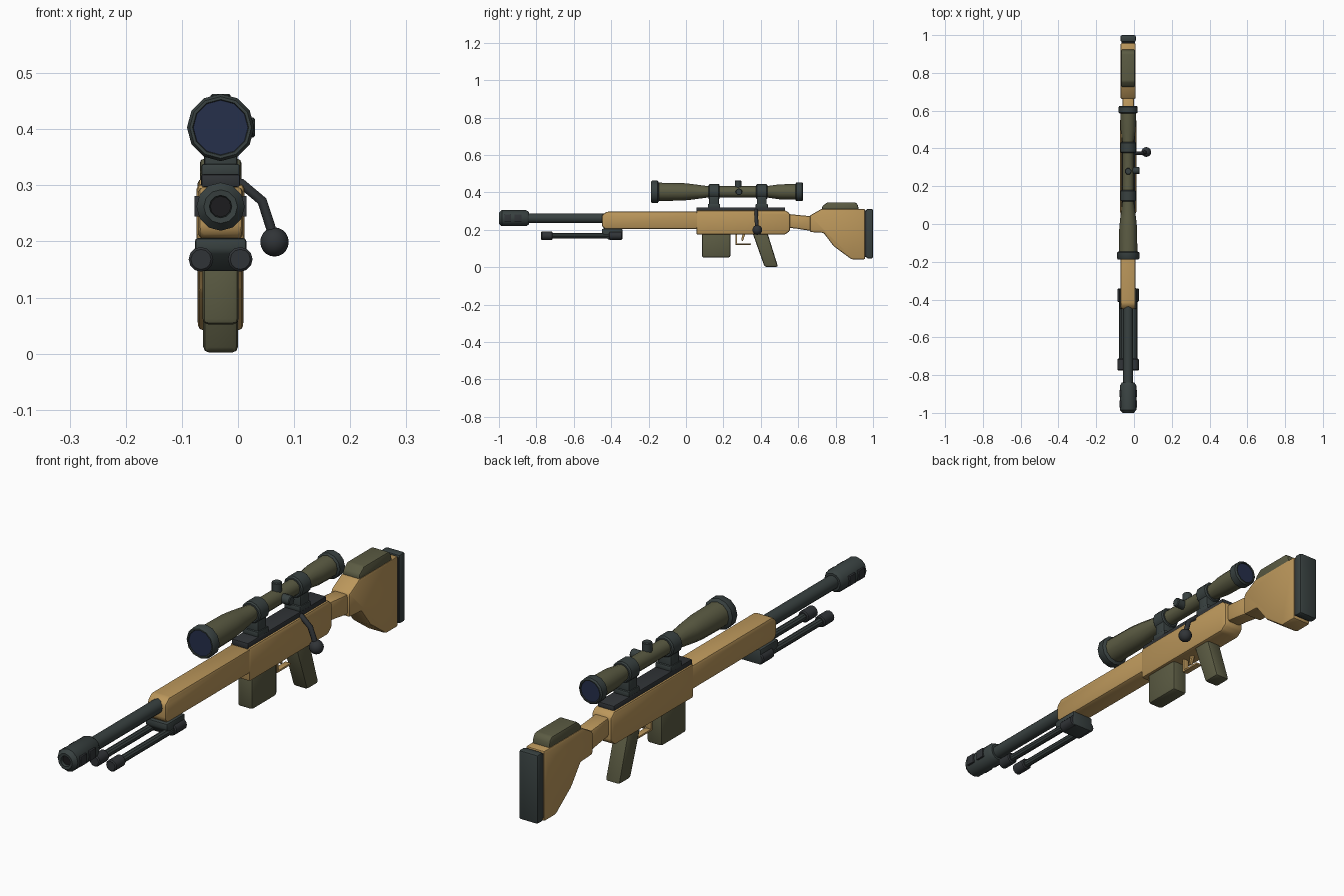
import bpy, bmesh, math
from mathutils import Vector, Matrix

if "Cube" in bpy.data.objects:
    bpy.data.objects.remove(bpy.data.objects["Cube"])

X0 = -0.031          # centre plane of the rifle
BORE_Z = 0.262
SCOPE_Z = 0.403


def material(name, rgb):
    m = bpy.data.materials.new(name)
    m.diffuse_color = (*rgb, 1)
    m.use_nodes = True
    m.node_tree.nodes["Principled BSDF"].inputs["Base Color"].default_value = m.diffuse_color
    return m


TAN = material("tan", (0.50, 0.31, 0.105))
OLIVE = material("olive", (0.105, 0.105, 0.056))
METAL = material("gunmetal", (0.040, 0.053, 0.052))
BLACK = material("charcoal", (0.030, 0.034, 0.038))
HOLE = material("black", (0.012, 0.012, 0.013))
GLASS = material("blue_glass", (0.019, 0.029, 0.070))


def finish(name, bm, mat, bevel=0.0, seg=2):
    bmesh.ops.recalc_face_normals(bm, faces=bm.faces)
    if bevel:
        edges = [e for e in bm.edges if e.calc_face_angle(0) > math.radians(15)]
        bmesh.ops.bevel(bm, geom=edges, offset=bevel, segments=seg,
                        profile=0.5, affect='EDGES', clamp_overlap=True)
    me = bpy.data.meshes.new(name)
    bm.to_mesh(me)
    bm.free()
    ob = bpy.data.objects.new(name, me)
    bpy.context.collection.objects.link(ob)
    me.materials.append(mat)
    bpy.ops.object.select_all(action='DESELECT')
    ob.select_set(True)
    bpy.context.view_layer.objects.active = ob
    bpy.ops.object.shade_smooth_by_angle(angle=math.radians(35))
    return ob


def slab(name, pts, half, mat, bevel=0.008, x=X0):
    """Side profile of (y, z) points extruded across x."""
    bm = bmesh.new()
    f = bm.faces.new([bm.verts.new((x - half, y, z)) for y, z in pts])
    r = bmesh.ops.extrude_face_region(bm, geom=[f])
    vs = [v for v in r['geom'] if isinstance(v, bmesh.types.BMVert)]
    bmesh.ops.translate(bm, verts=vs, vec=(2 * half, 0, 0))
    return finish(name, bm, mat, bevel)


def box(name, y0, y1, z0, z1, half, mat, bevel=0.006, x=X0):
    return slab(name, [(y0, z0), (y1, z0), (y1, z1), (y0, z1)], half, mat, bevel, x)


def lathe(name, prof, mat, x=X0, z=BORE_Z, n=12):
    """Profile of (y, radius) pairs turned about an axis along y."""
    bm = bmesh.new()
    rings = [[bm.verts.new((x + r * math.cos(2 * math.pi * i / n), y,
                            z + r * math.sin(2 * math.pi * i / n)))
              for i in range(n)] for y, r in prof]
    for a, b in zip(rings, rings[1:]):
        for i in range(n):
            bm.faces.new((a[i], a[(i + 1) % n], b[(i + 1) % n], b[i]))
    bm.faces.new(rings[0])
    bm.faces.new(rings[-1])
    return finish(name, bm, mat)


def rod(name, a, b, r, mat, n=10, bevel=0.0):
    """Cylinder between two points."""
    a, b = Vector(a), Vector(b)
    d = b - a
    bm = bmesh.new()
    rot = d.to_track_quat('Z', 'Y').to_matrix().to_4x4()
    bmesh.ops.create_cone(bm, cap_ends=True, segments=n, radius1=r, radius2=r,
                          depth=d.length, matrix=Matrix.Translation((a + b) / 2) @ rot)
    if bevel:
        rim = [e for e in bm.edges if e.calc_face_angle(0) > math.radians(60)]
        bmesh.ops.bevel(bm, geom=rim, offset=bevel, segments=1, affect='EDGES')
    return finish(name, bm, mat)


# Barrel and muzzle brake with side ports
lathe("barrel", [(-0.86, 0.026), (-0.42, 0.026)], METAL)
lathe("muzzle_brake", [(-0.985, 0.019), (-0.999, 0.020), (-1.0, 0.030), (-0.985, 0.043),
                       (-0.855, 0.043), (-0.84, 0.034)], METAL)
lathe("muzzle_bore", [(-0.988, 0.0185), (-0.984, 0.0185)], HOLE)
for s in (-1, 1):
    for i, y in enumerate((-0.953, -0.898)):
        box(f"brake_port_{i}_{'left' if s < 0 else 'right'}", y - 0.018, y + 0.018,
            0.244, 0.281, 0.004, BLACK, 0.001, X0 + s * 0.0425)

# Forend, receiver and neck
slab("forend", [(-0.45, 0.22), (-0.435, 0.204), (0.07, 0.204), (0.07, 0.297),
                (-0.425, 0.297), (-0.45, 0.278)], 0.040, TAN, 0.010)
slab("receiver", [(0.055, 0.174), (0.53, 0.174), (0.557, 0.195), (0.557, 0.285),
                  (0.535, 0.303), (0.055, 0.303)], 0.043, TAN, 0.010)
slab("neck", [(0.54, 0.212), (0.60, 0.205), (0.68, 0.192), (0.68, 0.272),
              (0.62, 0.277), (0.54, 0.285)], 0.030, TAN, 0.009)

# Butt stock, pad and cheek rest
slab("butt_stock", [(0.662, 0.188), (0.735, 0.184), (0.79, 0.112), (0.885, 0.042),
                    (0.958, 0.042), (0.958, 0.312), (0.725, 0.312), (0.662, 0.276)],
     0.040, TAN, 0.008)
box("butt_pad_plate", 0.953, 0.972, 0.055, 0.303, 0.036, BLACK, 0.004)
box("butt_pad", 0.963, 1.0, 0.047, 0.312, 0.041, METAL, 0.009)
slab("cheek_rest", [(0.725, 0.305), (0.925, 0.305), (0.918, 0.335), (0.905, 0.347),
                    (0.755, 0.347), (0.728, 0.325)], 0.037, OLIVE, 0.007)

# Magazine, grip, trigger and guard
box("magazine", 0.085, 0.237, 0.052, 0.19, 0.032, OLIVE, 0.010)
slab("pistol_grip", [(0.355, 0.185), (0.42, 0.002), (0.492, 0.002), (0.435, 0.185)],
     0.031, OLIVE, 0.010)
box("guard_front", 0.264, 0.274, 0.12, 0.18, 0.012, TAN, 0.002)
box("guard_bottom", 0.264, 0.348, 0.12, 0.128, 0.012, TAN, 0.002)
slab("trigger", [(0.303, 0.18), (0.295, 0.145), (0.303, 0.138), (0.318, 0.18)],
     0.006, TAN, 0.002)

# Folded bipod
slab("bipod_mount", [(-0.45, 0.182), (-0.415, 0.147), (-0.34, 0.147), (-0.34, 0.206),
                     (-0.45, 0.206)], 0.046, METAL, 0.006)
for s, side in ((-1, "left"), (1, "right")):
    lx = X0 + s * 0.035
    rod(f"bipod_leg_{side}", (lx, -0.75, 0.168), (lx, -0.36, 0.168), 0.014, METAL)
    rod(f"bipod_foot_{side}", (lx, -0.775, 0.168), (lx, -0.713, 0.168), 0.022, BLACK, 12, 0.004)
    rod(f"bipod_hinge_{side}", (lx, -0.412, 0.168), (lx, -0.342, 0.168), 0.022, BLACK, 12, 0.004)

# Scope rail
box("scope_rail", 0.055, 0.53, 0.296, 0.320, 0.035, BLACK, 0.005)

# Scope body, end rings and lenses
lathe("scope_body", [(-0.16, 0.049), (-0.02, 0.047), (0.03, 0.042), (0.12, 0.030),
                     (0.43, 0.030), (0.50, 0.040), (0.60, 0.042)], OLIVE, z=SCOPE_Z)
lathe("objective_ring", [(-0.178, 0.047), (-0.187, 0.050), (-0.187, 0.055), (-0.180, 0.060),
                         (-0.152, 0.060), (-0.145, 0.050)], METAL, z=SCOPE_Z)
lathe("eyepiece_ring", [(0.585, 0.043), (0.59, 0.050), (0.62, 0.050), (0.626, 0.045),
                        (0.626, 0.041), (0.618, 0.039)], METAL, z=SCOPE_Z)
lathe("front_lens", [(-0.183, 0.049), (-0.175, 0.047)], GLASS, z=SCOPE_Z)
lathe("rear_lens", [(0.615, 0.039), (0.622, 0.040)], GLASS, z=SCOPE_Z)

# Scope mounts
for y, name in ((0.15, "front"), (0.405, "rear")):
    lathe(f"{name}_scope_ring", [(y - 0.03, 0.036), (y - 0.025, 0.041),
                                 (y + 0.025, 0.041), (y + 0.03, 0.036)], METAL, z=SCOPE_Z)
    box(f"{name}_mount_post", y - 0.026, y + 0.026, 0.315, 0.385, 0.030, METAL, 0.006)
    box(f"{name}_mount_foot", y - 0.033, y + 0.033, 0.316, 0.338, 0.034, METAL, 0.004)

# Adjustment turrets
rod("top_turret", (X0, 0.279, 0.42), (X0, 0.279, 0.463), 0.018, METAL, 12, 0.003)
rod("side_turret", (X0 + 0.02, 0.283, SCOPE_Z), (0.030, 0.283, SCOPE_Z), 0.018, METAL, 12, 0.003)

# Bolt handle: bent arm and round knob
curve = bpy.data.curves.new("arm_path", 'CURVE')
curve.dimensions = '3D'
curve.bevel_depth = 0.010
curve.bevel_resolution = 1
curve.use_fill_caps = True
path = curve.splines.new('POLY')
arm_pts = [(-0.02, 0.375, 0.308), (0.006, 0.375, 0.303), (0.043, 0.375, 0.272), (0.063, 0.38, 0.21)]
path.points.add(len(arm_pts) - 1)
for p, co in zip(path.points, arm_pts):
    p.co = (*co, 1)
curve.materials.append(BLACK)
arm = bpy.data.objects.new("bolt_arm", curve)
bpy.context.collection.objects.link(arm)

bm = bmesh.new()
bmesh.ops.create_uvsphere(bm, u_segments=14, v_segments=10, radius=0.026,
                          matrix=Matrix.Translation((0.065, 0.381, 0.199)))
finish("bolt_knob", bm, BLACK)
